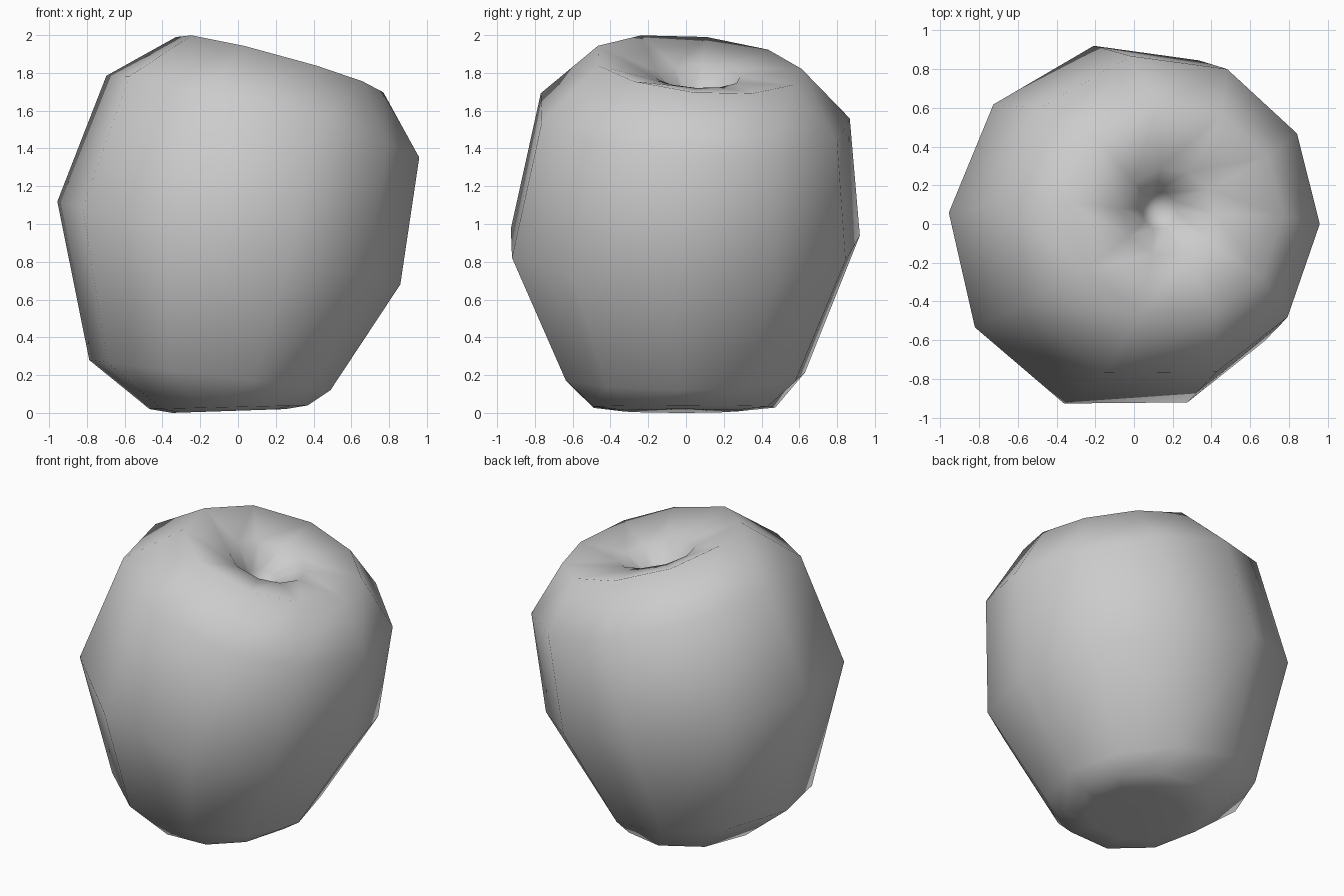
import bpy, bmesh
from math import cos, sin, radians

cube = bpy.data.objects.get("Cube")
if cube:
    bpy.data.objects.remove(cube, do_unlink=True)

# Plain grey skin
skin = bpy.data.materials.new("grey_skin")
skin.use_nodes = True
grey = (0.6, 0.6, 0.6, 1)
skin.diffuse_color = grey
skin.node_tree.nodes["Principled BSDF"].inputs["Base Color"].default_value = grey

# Slightly uneven ten-sided cross-section
ANGLES = [radians(a) for a in (-2, 31, 65, 100, 138, 175, 212, 250, 291, 323)]

# Rings from base to stem hollow: centre x, centre y, radius x, radius y, height, tilt x, tilt y
RINGS = [
    (-0.05, -0.03, 0.30, 0.31, 0.01, -0.01, 0.0),
    (-0.05, -0.02, 0.42, 0.50, 0.03, -0.01, 0.0),
    (-0.15, -0.02, 0.64, 0.66, 0.20, 0.08, 0.0),
    (-0.05, -0.025, 0.91, 0.96, 0.90, 0.22, 0.0),
    (0.13, 0.03, 0.83, 0.85, 1.57, 0.22, 0.05),
    (0.22, 0.06, 0.55, 0.56, 1.845, 0.15, 0.05),
    (0.18, 0.06, 0.24, 0.23, 1.78, 0.06, 0.01),
    (0.13, 0.07, 0.09, 0.10, 1.65, 0.02, 0.0),
]


def add_ring(bm, cx, cy, rx, ry, z, tx, ty):
    return [bm.verts.new((cx + rx * cos(a), cy + ry * sin(a), z - tx * cos(a) - ty * sin(a)))
            for a in ANGLES]


def cap(bm, ring, point):
    tip = bm.verts.new(point)
    for i, v in enumerate(ring):
        bm.faces.new((v, ring[(i + 1) % len(ring)], tip))


# Fruit body: bridged rings, closed at the base and in the hollow
bm = bmesh.new()
rings = [add_ring(bm, *r) for r in RINGS]
for low, high in zip(rings, rings[1:]):
    for i in range(len(ANGLES)):
        j = (i + 1) % len(ANGLES)
        bm.faces.new((low[i], low[j], high[j], high[i]))
cap(bm, rings[0], (-0.05, 0, 0.03))
cap(bm, rings[-1], (0.11, 0.08, 1.49))
bmesh.ops.recalc_face_normals(bm, faces=bm.faces)
for f in bm.faces:
    f.smooth = True

mesh = bpy.data.meshes.new("fruit_body")
bm.to_mesh(mesh)
bm.free()
mesh.materials.append(skin)
body = bpy.data.objects.new("fruit_body", mesh)
bpy.context.collection.objects.link(body)
